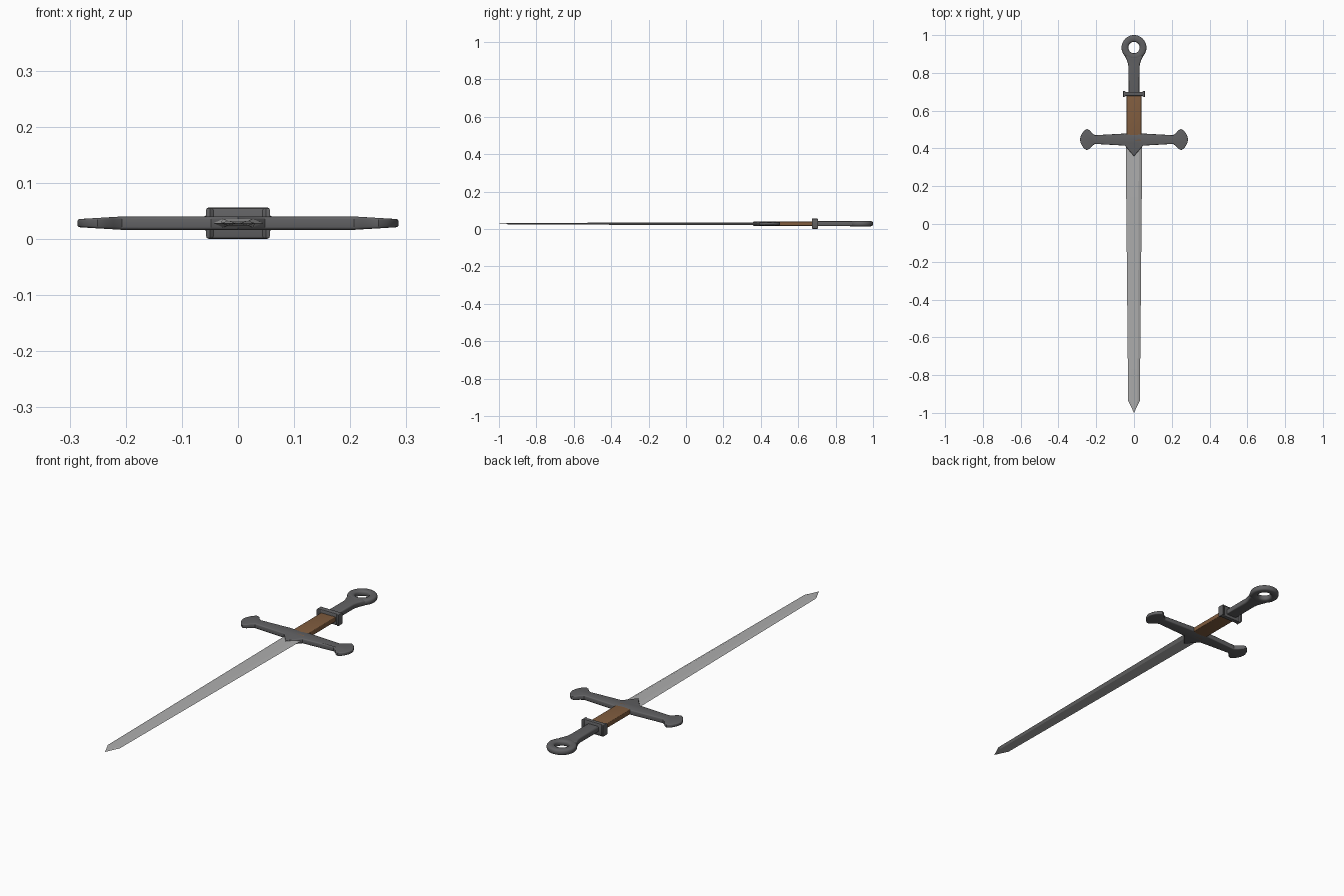
import bpy, bmesh, math

if "Cube" in bpy.data.objects:
    bpy.data.objects.remove(bpy.data.objects["Cube"])

ZC = 0.028  # mid-plane height of the whole sword


def material(name, rgb):
    m = bpy.data.materials.new(name)
    m.diffuse_color = (*rgb, 1)
    m.use_nodes = True
    m.node_tree.nodes["Principled BSDF"].inputs["Base Color"].default_value = m.diffuse_color
    return m


STEEL = material("steel", (0.42, 0.42, 0.42))
IRON = material("dark_iron", (0.12, 0.12, 0.125))
LEATHER = material("leather", (0.22, 0.11, 0.05))


def finish(name, bm, mat, angle=35):
    bmesh.ops.recalc_face_normals(bm, faces=bm.faces)
    me = bpy.data.meshes.new(name)
    bm.to_mesh(me)
    bm.free()
    me.materials.append(mat)
    ob = bpy.data.objects.new(name, me)
    bpy.context.collection.objects.link(ob)
    ob.location.z = ZC
    bpy.ops.object.select_all(action='DESELECT')
    ob.select_set(True)
    bpy.context.view_layer.objects.active = ob
    bpy.ops.object.shade_smooth_by_angle(angle=math.radians(angle))
    return ob


def slab(half, h, bevel, segments=3):
    """Mirror a right-hand outline (bottom to top), extrude to +-h, round the rims."""
    left = [(-x, y) for x, y in reversed(half) if x > 1e-6]
    bm = bmesh.new()
    base = bm.faces.new([bm.verts.new((x, y, -h)) for x, y in half + left])
    res = bmesh.ops.extrude_face_region(bm, geom=[base], use_keep_orig=True)
    for v in res["geom"]:
        if isinstance(v, bmesh.types.BMVert):
            v.co.z = h
    bmesh.ops.recalc_face_normals(bm, faces=bm.faces)
    rims = [e for e in bm.edges if abs(e.verts[0].co.z - e.verts[1].co.z) < 1e-6]
    bmesh.ops.bevel(bm, geom=rims, offset=bevel, segments=segments,
                    profile=0.5, affect='EDGES')
    return bm


# Blade: six-sided section tapering to a point
bm = bmesh.new()
rings = []
for y, w, h in [(0.45, 0.044, 0.008), (-0.935, 0.031, 0.004)]:
    f = 0.6 * w
    sec = [(w, 0), (f, h), (-f, h), (-w, 0), (-f, -h), (f, -h)]
    rings.append([bm.verts.new((x, y, z)) for x, z in sec])
tip = bm.verts.new((0, -1.0, 0))
bm.faces.new(rings[0])
for i in range(6):
    j = (i + 1) % 6
    bm.faces.new((rings[0][i], rings[0][j], rings[1][j], rings[1][i]))
    bm.faces.new((rings[1][i], rings[1][j], tip))
finish("blade", bm, STEEL, 5)

# Cross guard: pointed centre, slim arms, fan-shaped ends thinning outwards
lobe = [(0.207, 0.424), (0.222, 0.413), (0.235, 0.398), (0.250, 0.391),
        (0.264, 0.400), (0.275, 0.414), (0.283, 0.431)]
arm = [(0.048, 0.415)] + lobe
top = [(x, 0.894 - y) for x, y in reversed(arm)]
bm = slab([(0, 0.358)] + arm + [(0.286, 0.447)] + top + [(0, 0.473)], 0.012, 0.005)
for v in bm.verts:
    t = max(0, (abs(v.co.x) - 0.205) / 0.08)
    v.co.z *= 1 - 0.4 * t
finish("cross_guard", bm, IRON)

# Leather grip
finish("grip", slab([(0.039, 0.44), (0.039, 0.69)], 0.0115, 0.004), LEATHER)

# Collar: block with slightly flared ends
bm = slab([(0.044, 0.678), (0.050, 0.673), (0.057, 0.673),
           (0.057, 0.705), (0.050, 0.705), (0.044, 0.699)], 0.028, 0.005, 2)
finish("collar", bm, IRON)

# Upper handle, widening towards the ring
bm = slab([(0.029, 0.69), (0.029, 0.83), (0.032, 0.85), (0.039, 0.87),
           (0.048, 0.888), (0.035, 0.894)], 0.0135, 0.007)
finish("upper_handle", bm, IRON)

# Ring pommel: rounded-rectangle section swept in a circle
bm = bmesh.new()
N, M, CY, R, A, H = 48, 16, 0.934, 0.048, 0.018, 0.0142
grid = []
for i in range(N):
    a = 2 * math.pi * i / N
    row = []
    for j in range(M):
        b = 2 * math.pi * j / M
        c, s = math.cos(b), math.sin(b)
        r = R + A * math.copysign(abs(c) ** 0.7, c)
        z = H * math.copysign(abs(s) ** 0.7, s)
        row.append(bm.verts.new((r * math.cos(a), CY + r * math.sin(a), z)))
    grid.append(row)
for i in range(N):
    p, q = grid[i], grid[(i + 1) % N]
    for j in range(M):
        k = (j + 1) % M
        bm.faces.new((p[j], q[j], q[k], p[k]))
finish("ring_pommel", bm, IRON, 60)
